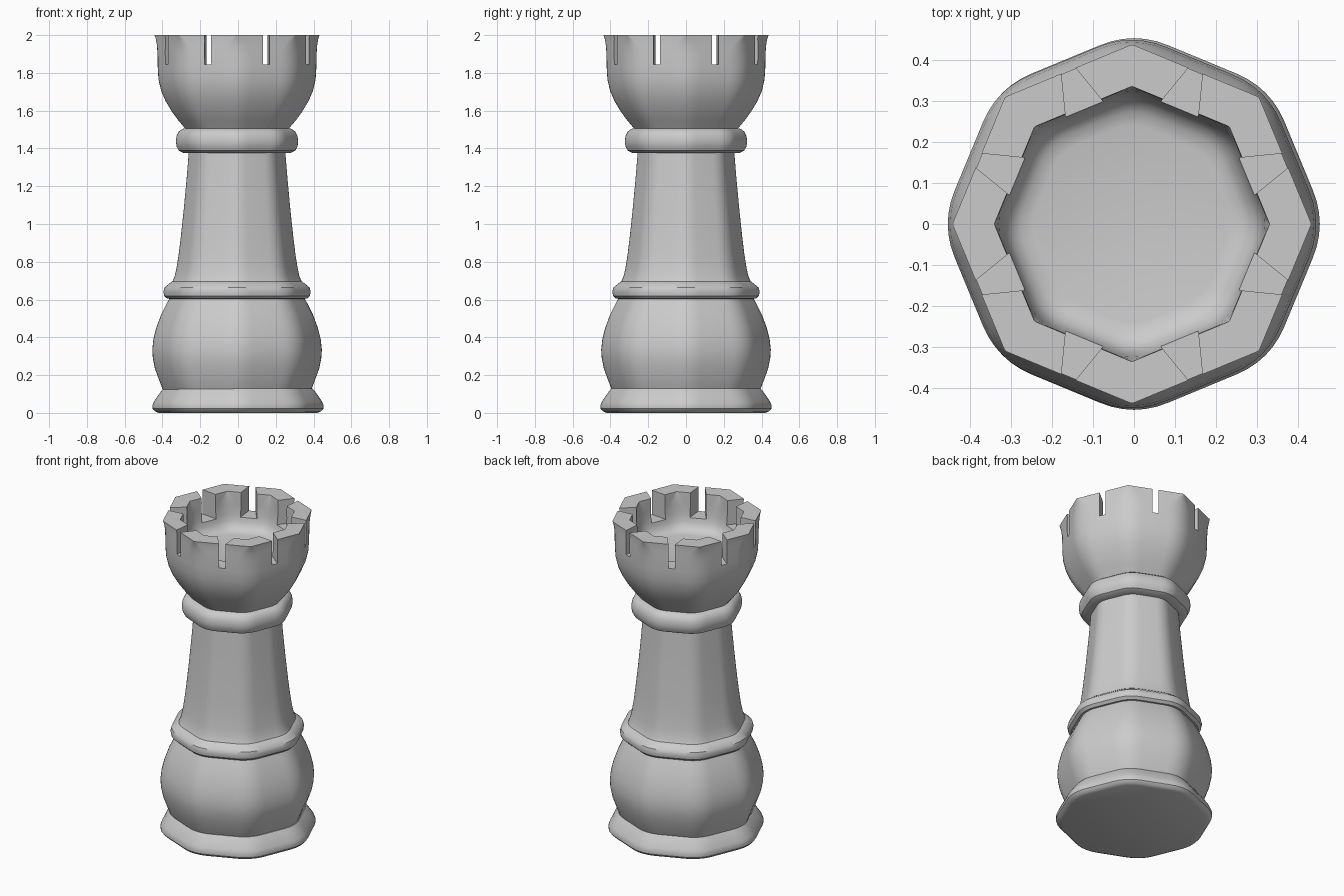
import bpy, bmesh, math
from mathutils import Vector

if "Cube" in bpy.data.objects:
    bpy.data.objects.remove(bpy.data.objects["Cube"])

SIDES = 8
SEGS = 6  # steps across each rounded corner
ROUND = 0.5

stone = bpy.data.materials.new("light_grey")
stone.use_nodes = True
stone.diffuse_color = (0.6, 0.6, 0.6, 1)
stone.node_tree.nodes["Principled BSDF"].inputs["Base Color"].default_value = (0.6, 0.6, 0.6, 1)


def octagon(radius, z, soft):
    """Octagon ring with softened corners; radius is measured at the corner tip."""
    full = radius / (1 - soft * math.sin(math.pi / SIDES) ** 2 / 2)
    corners = [Vector((math.cos(a), math.sin(a), 0)) * full
               for a in (math.tau * i / SIDES for i in range(SIDES))]
    ring = []
    for i, c in enumerate(corners):
        a = c.lerp(corners[i - 1], soft / 2)
        b = c.lerp(corners[(i + 1) % SIDES], soft / 2)
        for k in range(SEGS + 1):
            t = k / SEGS
            p = a.lerp(c, t).lerp(c.lerp(b, t), t)
            ring.append((p.x, p.y, z))
    return ring


def smooth(obj):
    bpy.ops.object.select_all(action='DESELECT')
    obj.select_set(True)
    bpy.context.view_layer.objects.active = obj
    bpy.ops.object.shade_smooth_by_angle(angle=math.radians(35))


def loft(name, profile, shift=-0.005):
    """Closed octagonal solid through (radius, height[, corner softness]) rings."""
    bm = bmesh.new()
    rings = [[bm.verts.new(p) for p in octagon(r, z, s[0] if s else ROUND)]
             for r, z, *s in profile]
    n = len(rings[0])
    for low, high in zip(rings, rings[1:]):
        for i in range(n):
            j = (i + 1) % n
            bm.faces.new((low[i], low[j], high[j], high[i]))
    bm.faces.new(rings[0][::-1])
    bm.faces.new(rings[-1])
    bmesh.ops.recalc_face_normals(bm, faces=bm.faces)
    mesh = bpy.data.meshes.new(name)
    bm.to_mesh(mesh)
    bm.free()
    mesh.materials.append(stone)
    obj = bpy.data.objects.new(name, mesh)
    obj.location.x = shift
    bpy.context.collection.objects.link(obj)
    smooth(obj)
    return obj


# Stacked body parts
loft("foot", [(.42, 0), (.44, .008), (.452, .022), (.453, .04), (.445, .06),
              (.425, .09), (.407, .115), (.395, .128), (.37, .132)], 0)
loft("belly", [(.385, .11), (.396, .13), (.415, .18), (.435, .235), (.446, .29),
               (.449, .335), (.443, .39), (.428, .45), (.402, .52), (.372, .58), (.35, .62)])
loft("lower_ring", [(.34, .603), (.37, .605), (.386, .62), (.39, .642),
                    (.384, .664), (.362, .682), (.345, .695), (.32, .7)])
loft("column", [(.355, .67), (.342, .695), (.33, .725), (.32, .77), (.309, .84),
                (.298, .93), (.282, 1.08), (.267, 1.24), (.254, 1.4)])
loft("collar", [(.25, 1.375), (.285, 1.377), (.308, 1.388), (.32, 1.41), (.324, 1.437),
                (.32, 1.466), (.308, 1.49), (.288, 1.504), (.26, 1.508)])

# Hollow head: outer wall up, across the rim, then down into the bowl
head = loft("head", [(.268, 1.495), (.28, 1.512), (.312, 1.55), (.345, 1.595), (.378, 1.65),
                     (.402, 1.705), (.416, 1.765), (.42, 1.83), (.421, 1.9),
                     (.424, 1.945, .4), (.43, 1.98, .2), (.437, 2, .03),
                     (.335, 2, .03), (.328, 1.97, .25), (.323, 1.92), (.319, 1.86),
                     (.31, 1.82), (.296, 1.792), (.272, 1.774), (.24, 1.767)])

# Wedge slots, wide inside and narrow outside, one per wall
bm = bmesh.new()
for i in range(SIDES):
    a = math.tau * (i + 0.5) / SIDES
    out, side = Vector((math.cos(a), math.sin(a), 0)), Vector((-math.sin(a), math.cos(a), 0))
    outline = [out * d + side * w for d, w in
               ((.27, -.059), (.44, -.008), (.44, .008), (.27, .059))]
    base = bm.faces.new([bm.verts.new(p + Vector((0, 0, 1.845))) for p in outline])
    top = bmesh.ops.extrude_face_region(bm, geom=[base])["geom"]
    bmesh.ops.translate(bm, vec=(0, 0, .3), verts=[v for v in top if isinstance(v, bmesh.types.BMVert)])
bmesh.ops.recalc_face_normals(bm, faces=bm.faces)
slot_mesh = bpy.data.meshes.new("slot_cutter")
bm.to_mesh(slot_mesh)
bm.free()
slot_mesh.materials.append(stone)
cutter = bpy.data.objects.new("slot_cutter", slot_mesh)
cutter.location = head.location
cutter.hide_render = True
bpy.context.collection.objects.link(cutter)

cut = head.modifiers.new("slots", 'BOOLEAN')
cut.operation, cut.solver, cut.object = 'DIFFERENCE', 'EXACT', cutter
bpy.context.view_layer.objects.active = head
bpy.ops.object.modifier_apply(modifier=cut.name)
bpy.data.objects.remove(cutter)
smooth(head)
